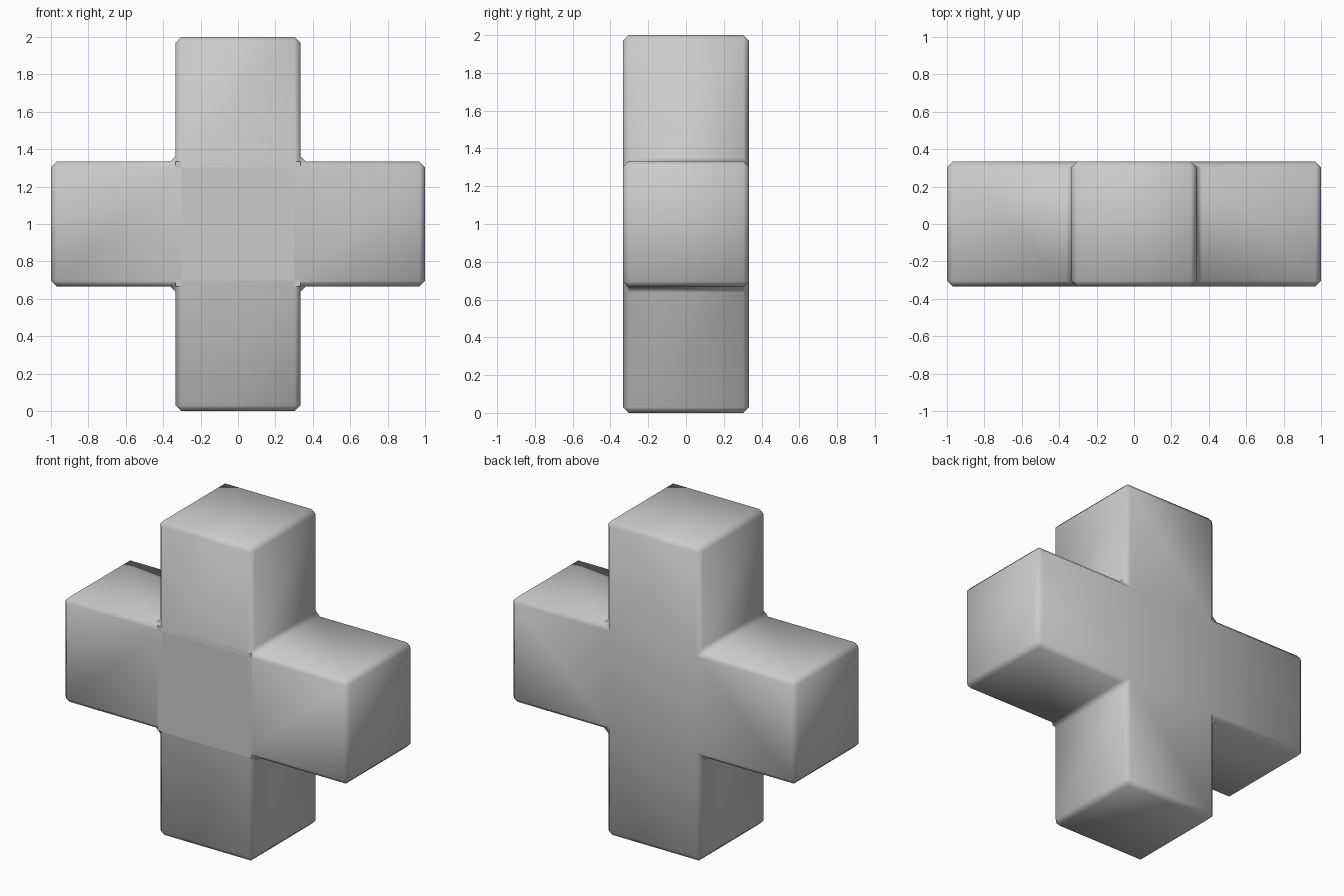
import bpy, bmesh
from mathutils import Vector

if "Cube" in bpy.data.objects:
    bpy.data.objects.remove(bpy.data.objects["Cube"])

T = 1 / 3  # half width of each arm


def add_object(name, bm):
    mesh = bpy.data.meshes.new(name)
    bm.to_mesh(mesh)
    bm.free()
    obj = bpy.data.objects.new(name, mesh)
    bpy.context.collection.objects.link(obj)
    return obj


# Cross body: five equal cells extruded into a plus shape
bm = bmesh.new()
front = []
for cx, cz in ((0, 0), (1, 0), (-1, 0), (0, 1), (0, -1)):
    corners = ((-1, -1), (1, -1), (1, 1), (-1, 1))
    front.append(bm.faces.new([
        bm.verts.new(((2 * cx + a) * T, -T, 1 + (2 * cz + b) * T)) for a, b in corners]))
bmesh.ops.remove_doubles(bm, verts=bm.verts, dist=0.001)
ext = bmesh.ops.extrude_face_region(bm, geom=bm.faces[:], use_keep_orig=True)
moved = [g for g in ext["geom"] if isinstance(g, bmesh.types.BMVert)]
bmesh.ops.translate(bm, verts=moved, vec=(0, 2 * T, 0))
bmesh.ops.recalc_face_normals(bm, faces=bm.faces)

# Opening in the front centre, closed by a separate panel
centre = [f for f in bm.faces
          if (f.calc_center_median() - Vector((0, -T, 1))).length < 0.01]
bmesh.ops.delete(bm, geom=centre, context="FACES_ONLY")
for f in bm.faces:
    f.smooth = True
body = add_object("cross_body", bm)
bevel = body.modifiers.new("chamfer", "BEVEL")
bevel.width = 0.03
bevel.segments = 1
bevel.limit_method = "ANGLE"

# Flat front panel
bm = bmesh.new()
bm.faces.new([bm.verts.new((a * T, -T, 1 + b * T))
              for a, b in ((-1, -1), (1, -1), (1, 1), (-1, 1))])
add_object("front_panel", bm)
